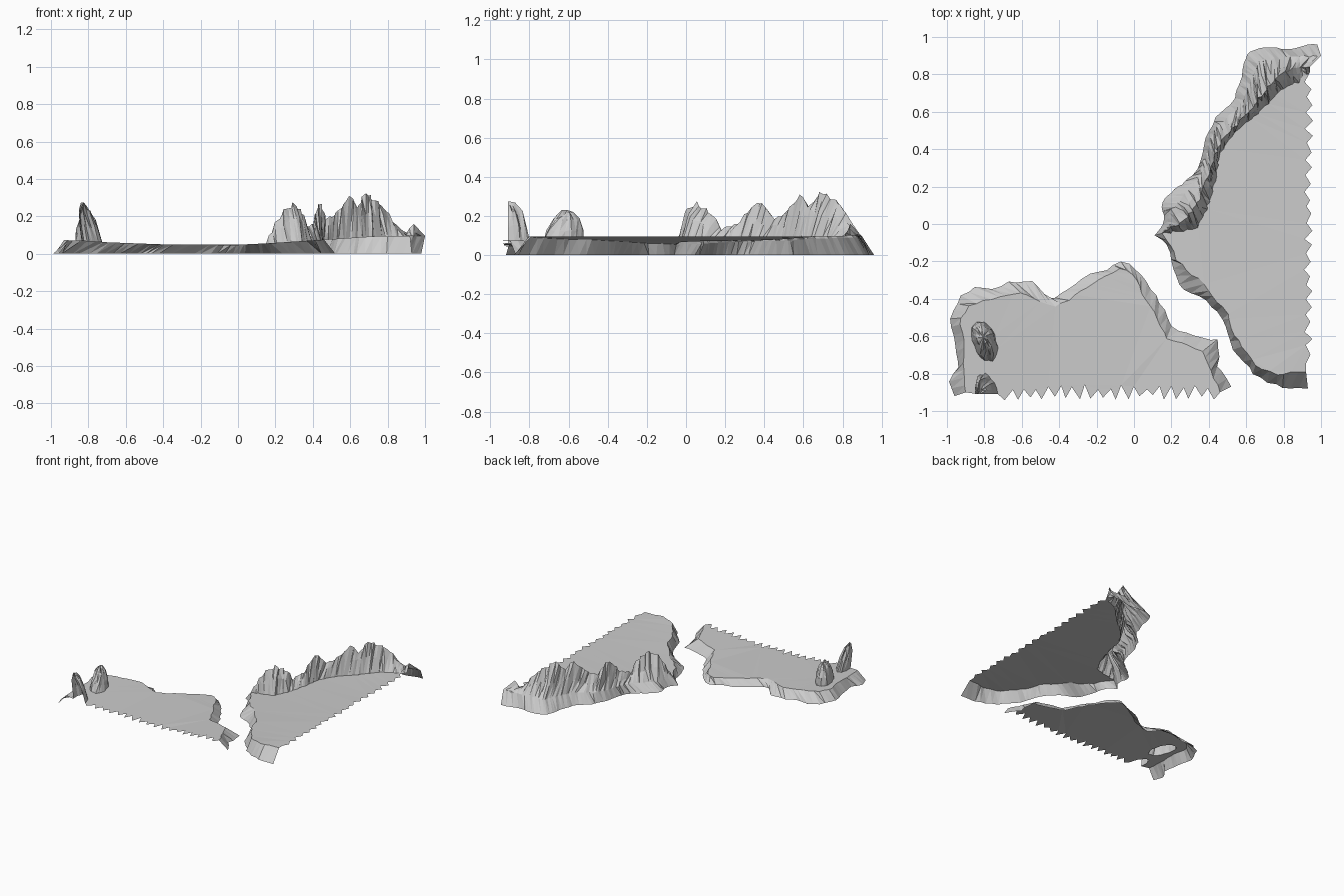
import bpy, bmesh, math, random
from mathutils import Vector

if "Cube" in bpy.data.objects:
    bpy.data.objects.remove(bpy.data.objects["Cube"])

random.seed(4)


def height(x):
    # plateau level: low near the channel, rising to both sides
    if x < 0:
        return 0.045 + 0.033 * x * x
    return 0.045 + 0.05 * min(1, x / 0.75)


def path(pts, n, jit=0.0, z=None, jz=0.0):
    # resample a polyline evenly (in plan) and roughen it
    v = [Vector((p[0], p[1], p[2] if len(p) > 2 else 0)) for p in pts]
    d = [0]
    for a, b in zip(v, v[1:]):
        d.append(d[-1] + (b - a).to_2d().length)
    out, k = [], 0
    for i in range(n):
        s = d[-1] * i / (n - 1)
        while k < len(v) - 2 and s > d[k + 1]:
            k += 1
        p = v[k].lerp(v[k + 1], (s - d[k]) / (d[k + 1] - d[k]))
        if 0 < i < n - 1:
            p += Vector((random.uniform(-jit, jit), random.uniform(-jit, jit), random.uniform(-jz, jz)))
        if z == 'land':
            p.z = height(p.x)
        out.append(p)
    return out


def between(a, b, t, tz, jit, jz):
    out = []
    for p, q in zip(a, b):
        r = p.lerp(q, t + random.uniform(-jit, jit))
        r.z = p.z + (q.z - p.z) * tz + random.uniform(-jz, jz) * abs(q.z - p.z)
        out.append(r)
    return out


def finish(name, bm):
    bmesh.ops.remove_doubles(bm, verts=bm.verts, dist=0.0005)
    bm.normal_update()
    if sum(f.normal.z * f.calc_area() for f in bm.faces) < 0:
        bmesh.ops.reverse_faces(bm, faces=bm.faces[:])
    me = bpy.data.meshes.new(name)
    bm.to_mesh(me)
    bm.free()
    ob = bpy.data.objects.new(name, me)
    bpy.context.collection.objects.link(ob)


def strip(name, rows, closed=False):
    bm = bmesh.new()
    vs = [[bm.verts.new(p) for p in r] for r in rows]
    n = len(rows[0])
    for a, b in zip(vs, vs[1:]):
        for i in range(n if closed else n - 1):
            j = (i + 1) % n
            bm.faces.new((a[i], a[j], b[j]))
            bm.faces.new((a[i], b[j], b[i]))
    finish(name, bm)


def plateau(name, loops):
    # flat fill with holes, then lifted to the land height
    bm = bmesh.new()
    for lp in loops:
        pts = [p for i, p in enumerate(lp) if (p - lp[i - 1]).to_2d().length > 0.001]
        vs = [bm.verts.new((p.x, p.y, 0)) for p in pts]
        for i in range(len(vs)):
            bm.edges.new((vs[i - 1], vs[i]))
    bmesh.ops.triangle_fill(bm, edges=bm.edges[:], use_beauty=True, normal=(0, 0, 1))
    for f in bm.faces:
        f.normal_update()
        if f.normal.z < 0:
            f.normal_flip()
    for v in bm.verts:
        v.co.z = height(v.co.x)
    finish(name, bm)


def jagged(a, b, n, off):
    # torn open edge: points alternate in and out of the line a-b
    a, b = Vector((*a, 0)), Vector((*b, 0))
    side = Vector(((b - a).y, -(b - a).x, 0)).normalized()
    return [a.lerp(b, (i + random.uniform(-.2, .2)) / n) +
            side * (off if i % 2 else -off) * random.uniform(0.3, 1) for i in range(1, n)]


# right island: ridge coast
N = 64
foot = path([(.11, -.06), (.16, 0), (.15, .13), (.23, .2), (.33, .28), (.37, .4), (.42, .55), (.53, .65),
             (.58, .8), (.6, .92), (.69, .95), (.83, .94), (.98, .96)], 42, .008)
top = path([(.15, -.05), (.2, .07), (.27, .16), (.35, .25), (.38, .37), (.43, .5), (.57, .64), (.63, .78),
            (.67, .88), (.82, .89), (1.0, .9)], N, .006, 'land')
ridge = path([(.15, -.05, .055), (.19, -.02, .14), (.24, 0, .23), (.3, .05, .265), (.34, .12, .22), (.37, .19, .125),
              (.4, .27, .16), (.43, .37, .285), (.47, .45, .19), (.53, .51, .21), (.6, .58, .305), (.635, .63, .25),
              (.69, .7, .325), (.75, .77, .27), (.8, .81, .22), (.87, .84, .12), (.91, .84, .11), (.94, .84, .16)],
             N, .008, None, .012)
inner = path([(.15, -.05), (.24, -.04), (.33, -.03), (.4, .1), (.44, .25), (.46, .38), (.55, .5), (.7, .62),
              (.78, .71), (.86, .75), (.94, .81)], N, .007, 'land')
strip("mountain_ridge", [top, between(top, ridge, .55, .45, .12, .12), ridge,
                         between(ridge, inner, .45, .4, .12, .12), inner])
strip("ridge_coast_cliff", [path(foot, N), top])

# right island: south coast
s_foot = path([(.11, -.06), (.17, -.1), (.22, -.25), (.25, -.34), (.38, -.4), (.47, -.5), (.5, -.6), (.57, -.73),
               (.65, -.81), (.75, -.86), (.84, -.88), (.93, -.88)], 30, .008)
s_top = path([(.15, -.05), (.24, -.2), (.29, -.26), (.37, -.31), (.4, -.37), (.49, -.46), (.54, -.6), (.6, -.68),
              (.66, -.76), (.74, -.8), (.82, -.8), (.92, -.79)], 30, .008, 'land')
strip("south_coast_cliff", [s_foot, s_top])
plateau("right_plateau", [inner + jagged((.935, .8), (.93, -.78), 38, .024) + s_top[::-1]])

# left island coast
l_foot = path([(-.96, -.92), (-1, -.85), (-.94, -.77), (-.96, -.62), (-.98, -.5), (-.94, -.4), (-.86, -.34),
               (-.76, -.35), (-.68, -.31), (-.53, -.3), (-.5, -.36), (-.45, -.41), (-.37, -.36), (-.26, -.28),
               (-.15, -.24), (-.05, -.2), (.03, -.27), (.13, -.4), (.2, -.55), (.3, -.6), (.45, -.62), (.45, -.76),
               (.52, -.87)], 58, .007)
l_top = path([(-.9, -.9), (-.91, -.8), (-.91, -.65), (-.93, -.5), (-.87, -.43), (-.75, -.4), (-.6, -.37), (-.5, -.41),
              (-.44, -.445), (-.36, -.41), (-.22, -.32), (-.07, -.23), (0, -.27), (.06, -.4), (.12, -.5), (.18, -.62),
              (.27, -.64), (.37, -.68), (.41, -.78), (.46, -.9)], 58, .006, 'land')
strip("left_coast_cliff", [l_foot, l_top])


def rock(name, c, rx, ry, peak, a0, a1, n, lean):
    # hollow craggy rock made of shrinking rings
    closed = a1 - a0 > 6
    rows = []
    rad = [random.uniform(.9, 1.08) for _ in range(n)]
    for s, t in ((1, 0), (.86, .4), (.62, .78), (.3, .95), (0, 1)):
        r = []
        for i in range(n):
            a = a0 + (a1 - a0) * i / (n if closed else n - 1)
            k = s * rad[i] * (random.uniform(.9, 1.08) if 0 < s < 1 else 1)
            p = Vector((c[0] + lean[0] * t + rx * k * math.cos(a) - .2 * ry * k * math.sin(a),
                        c[1] + lean[1] * t + ry * k * math.sin(a), 0))
            h = height(p.x)
            w = random.uniform(.85, 1.08) if 0 < t < 1 else 1
            p.z = h + (peak - h) * min(1, t * w)
            r.append(p)
        rows.append(r)
    strip(name, rows, closed)
    return rows[0]


base1 = rock("oval_rock", (-.8, -.625), .065, .108, .23, 0, 2 * math.pi, 20, (-.005, .02))
base2 = rock("edge_rock", (-.78, -.91), .052, .11, .275, 0, math.pi, 12, (-.045, 0))
front = (base2[::-1] + jagged((-.72, -.9), (.46, -.9), 36, .042))
plateau("left_plateau", [l_top[::-1] + front[::1], base1])
